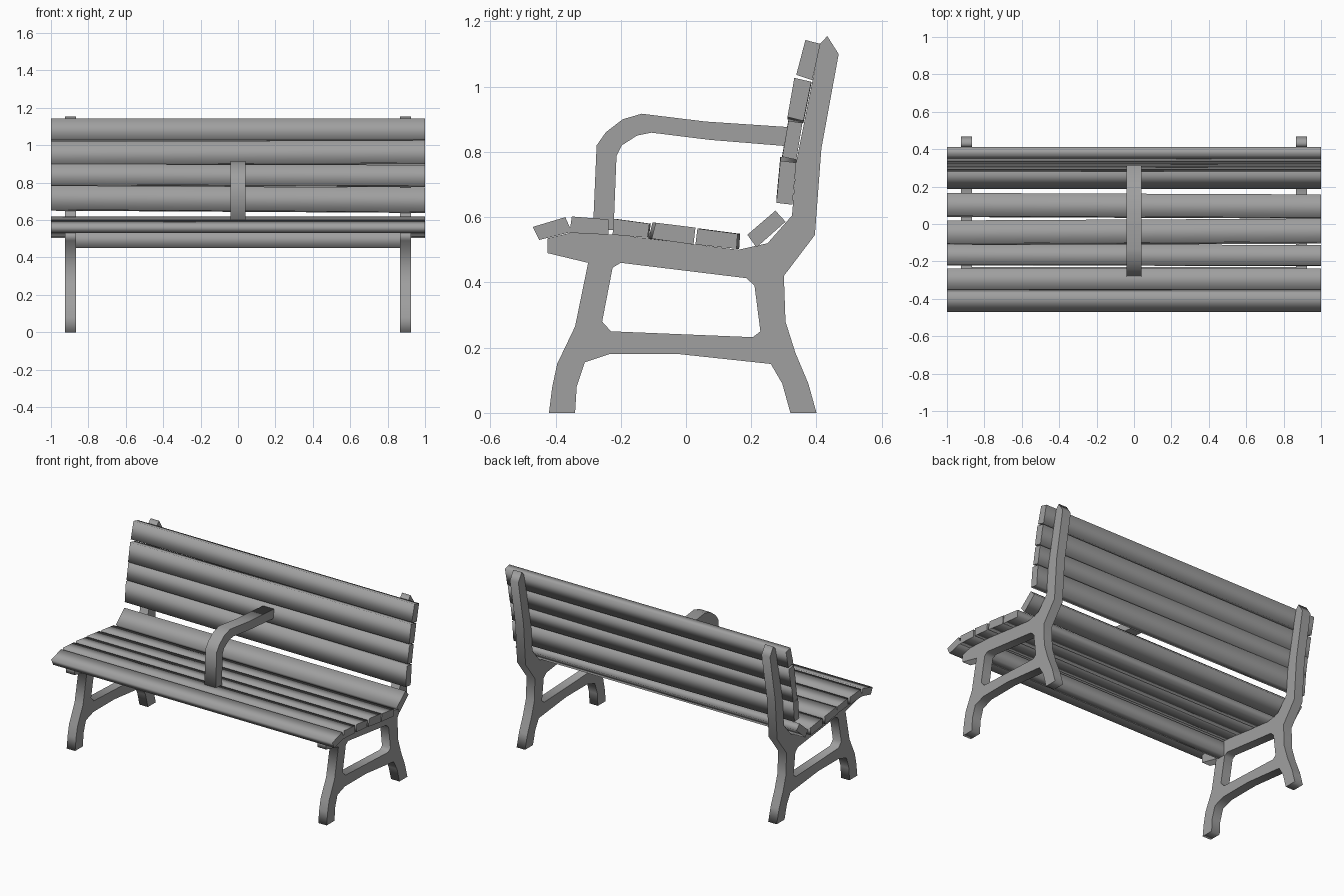
import bpy
from mathutils import Matrix

old = bpy.data.objects.get("Cube")
if old:
    bpy.data.objects.remove(old, do_unlink=True)

grey = bpy.data.materials.new("plain grey")
grey.use_nodes = True
grey.diffuse_color = (0.35, 0.35, 0.35, 1)
grey.node_tree.nodes["Principled BSDF"].inputs["Base Color"].default_value = (0.35, 0.35, 0.35, 1)

# Maps a flat (y, z) drawing so that its thickness runs along x
SIDEWAYS = Matrix(((0, 0, 1, 0), (1, 0, 0, 0), (0, 1, 0, 0), (0, 0, 0, 1)))


def slab(name, loops, x, width):
    """Extrude (y, z) outlines along x; later outlines cut holes."""
    curve = bpy.data.curves.new(name + "_outline", 'CURVE')
    curve.dimensions = '2D'
    curve.fill_mode = 'BOTH'
    curve.extrude = width / 2
    for points in loops:
        spline = curve.splines.new('POLY')
        spline.points.add(len(points) - 1)
        for p, (y, z) in zip(spline.points, points):
            p.co = (y, z, 0, 1)
        spline.use_cyclic_u = True
    helper = bpy.data.objects.new(name + "_outline", curve)
    bpy.context.scene.collection.objects.link(helper)
    graph = bpy.context.evaluated_depsgraph_get()
    mesh = bpy.data.meshes.new_from_object(helper.evaluated_get(graph))
    bpy.data.objects.remove(helper, do_unlink=True)
    mesh.transform(Matrix.Translation((x, 0, 0)) @ SIDEWAYS)
    mesh.materials.clear()
    mesh.materials.append(grey)
    obj = bpy.data.objects.new(name, mesh)
    bpy.context.scene.collection.objects.link(obj)
    return obj


# Cast end frames: legs, seat rail and back upright in one outline with a window
frame = [(-.42, 0), (-.34, 0), (-.335, .08), (-.31, .155), (-.235, .18), (-.02, .18),
         (.26, .15), (.295, .09), (.32, 0), (.4, 0), (.375, .09), (.335, .185),
         (.305, .28), (.3, .42), (.395, .545), (.415, .81), (.468, 1.1), (.433, 1.155),
         (.41, 1.13), (.338, .77), (.325, .605), (.25, .52), (.16, .5), (-.2, .545),
         (-.35, .553), (-.425, .535), (-.425, .49), (-.3, .46), (-.34, .265),
         (-.395, .15), (-.41, .08)]
window = [(-.2, .46), (-.225, .445), (-.257, .28), (-.23, .25), (.205, .232),
          (.228, .25), (.21, .39), (.185, .413)]
for side, x in (("left", .895), ("right", -.895)):
    slab(side + "_frame", [frame, window], x, .06)

# Slats: cross-section at the left end, and the slight (y, z) drift at the right end
slats = {
    "seat_slat_front": ([(-.47, .57), (-.37, .6), (-.35, .555), (-.45, .53)], (0, 0)),
    "seat_slat_2": ([(-.35, .602), (-.237, .593), (-.237, .546), (-.357, .552)], (0, 0)),
    "seat_slat_3": ([(-.222, .595), (-.112, .58), (-.118, .537), (-.225, .546)], (.004, 0)),
    "seat_slat_4": ([(-.093, .583), (.029, .568), (.023, .516), (-.105, .534)], (-.01, 0)),
    "seat_slat_5": ([(.035, .565), (.158, .549), (.155, .503), (.029, .516)], (.008, 0)),
    "seat_slat_rear": ([(.188, .546), (.274, .62), (.305, .586), (.216, .507)], (0, 0)),
    "back_slat_top": ([(.366, 1.143), (.412, 1.131), (.387, 1.02), (.338, 1.036)], (0, 0)),
    "back_slat_2": ([(.332, 1.027), (.384, 1.015), (.36, .895), (.311, .907)], (0, -.007)),
    "back_slat_3": ([(.314, .895), (.357, .889), (.338, .776), (.295, .785)], (0, .005)),
    "back_slat_bottom": ([(.289, .773), (.338, .767), (.326, .638), (.277, .644)], (0, .012)),
}
for name, (section, (dy, dz)) in slats.items():
    plank = slab(name, [section], 0, 2)
    for v in plank.data.vertices:
        if v.co.x < 0:
            v.co.y += dy
            v.co.z += dz

# Apron board between the frames, under the seat
slab("apron", [[(-.285, .452), (-.23, .452), (-.23, .54), (-.285, .54)]], 0, 1.74)

# Bent middle armrest from the seat to the backrest
arm = [(-.285, .565), (-.274, .82), (-.246, .86), (-.194, .9), (-.136, .917), (.06, .893),
       (.315, .876), (.305, .818), (.072, .837), (-.106, .859), (-.15, .85),
       (-.197, .82), (-.213, .788), (-.222, .56)]
slab("middle_armrest", [arm], 0, .08)
